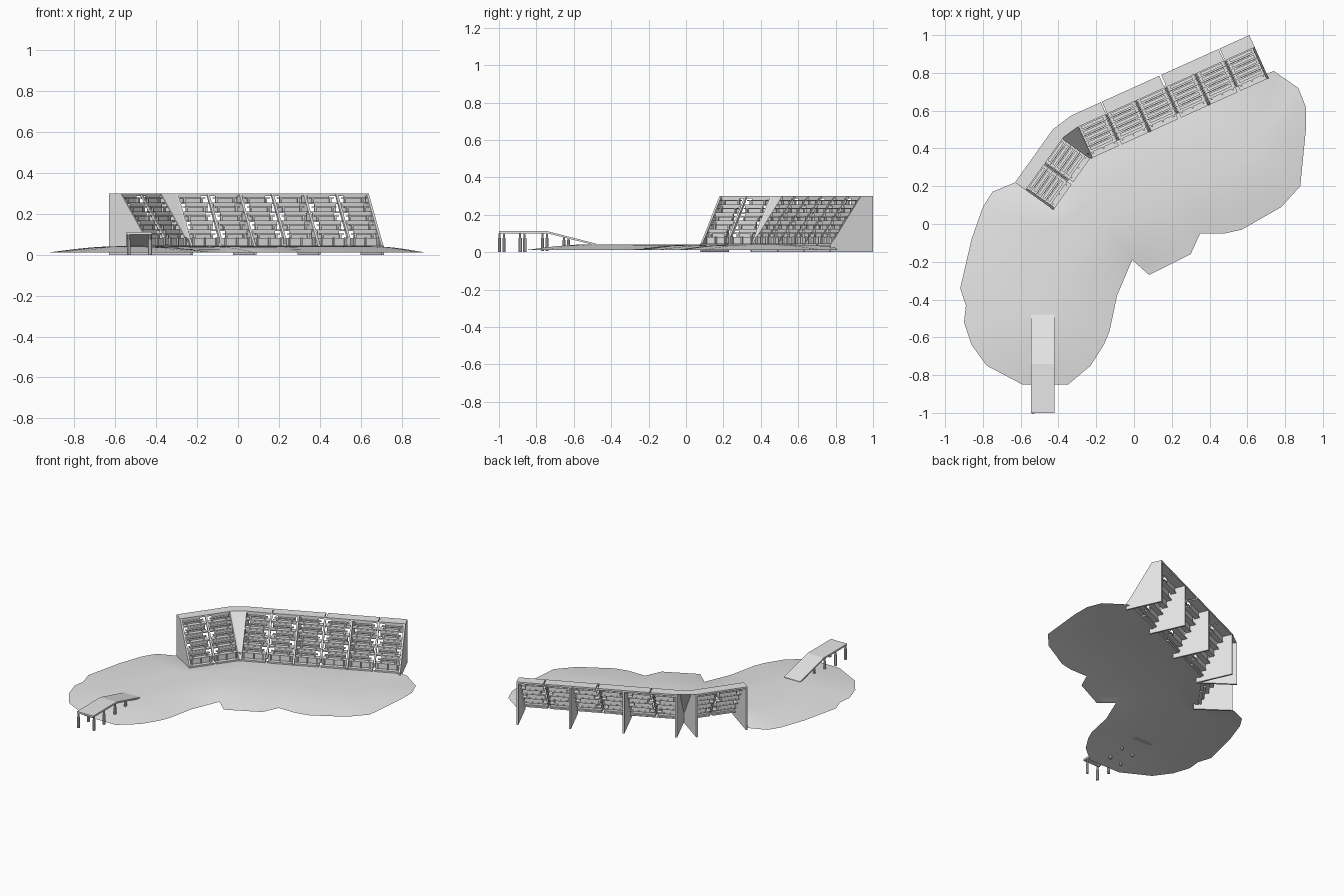
import bpy, bmesh, math
from mathutils import Matrix, Vector

cube = bpy.data.objects.get("Cube")
if cube:
    bpy.data.objects.remove(cube, do_unlink=True)

grey = bpy.data.materials.new("plain grey")
grey.use_nodes = True
grey.diffuse_color = (0.8, 0.8, 0.8, 1)
for node in grey.node_tree.nodes:
    if node.type == "BSDF_PRINCIPLED":
        node.inputs["Base Color"].default_value = (0.8, 0.8, 0.8, 1)


def finish(name, bm, smooth=False):
    mesh = bpy.data.meshes.new(name)
    bmesh.ops.recalc_face_normals(bm, faces=bm.faces)
    bm.to_mesh(mesh)
    bm.free()
    mesh.materials.append(grey)
    if smooth:
        mesh.shade_smooth()
    obj = bpy.data.objects.new(name, mesh)
    bpy.context.collection.objects.link(obj)
    return obj


def box(bm, xs, ys, zs, frame=Matrix()):
    size = [b - a for a, b in (xs, ys, zs)]
    mid = [(a + b) / 2 for a, b in (xs, ys, zs)]
    bmesh.ops.create_cube(bm, size=1, matrix=frame @ Matrix.Translation(mid) @ Matrix.Diagonal((*size, 1)))


def plate(bm, profile, x, thick, frame):
    """Extrude a (depth, height) outline along the stand."""
    ends = [[bm.verts.new(frame @ Vector((px, -d, z))) for d, z in profile]
            for px in (x - thick / 2, x + thick / 2)]
    bm.faces.new(ends[0])
    bm.faces.new(reversed(ends[1]))
    for i in range(len(profile)):
        j = (i + 1) % len(profile)
        bm.faces.new((ends[0][i], ends[1][i], ends[1][j], ends[0][j]))


# Ground: a shallow smooth dome lofted from its outline towards a central spine
shore = [(0.74, 0.81), (0.87, 0.72), (0.91, 0.62), (0.91, 0.5), (0.88, 0.2), (0.78, 0.09),
         (0.57, -0.03), (0.48, -0.05), (0.35, -0.05), (0.3, -0.16), (0.08, -0.27), (-0.01, -0.19),
         (-0.09, -0.38), (-0.13, -0.57), (-0.16, -0.64), (-0.23, -0.75), (-0.35, -0.85),
         (-0.59, -0.85), (-0.78, -0.75), (-0.86, -0.64), (-0.9, -0.52), (-0.89, -0.43),
         (-0.92, -0.34), (-0.86, -0.08), (-0.8, 0.09), (-0.75, 0.17), (-0.63, 0.22)]
stand_side = [(-0.45, 0.1), (-0.35, 0.23), (-0.25, 0.38), (0.05, 0.52), (0.38, 0.66), (0.69, 0.79)]
spine = [Vector(p) for p in ((-0.52, -0.45), (-0.42, -0.05), (-0.05, 0.2), (0.6, 0.4))]


def nearest_on_spine(p):
    found = []
    for a, b in zip(spine, spine[1:]):
        t = (p - a).dot(b - a) / (b - a).length_squared
        found.append(a.lerp(b, min(1, max(0, t))))
    return min(found, key=lambda q: (q - p).length)


bm = bmesh.new()
rings = []
for t in (0, 0.12, 0.3, 0.5, 0.7, 0.85):
    ring = []
    for k, p in enumerate(shore + stand_side):
        p = Vector(p)
        edge = 0.012 if k < len(shore) else 0.03
        q = p.lerp(nearest_on_spine(p), t)
        z = edge + (0.042 - edge) * math.sin(t / 0.85 * math.pi / 2)
        ring.append(bm.verts.new((q.x, q.y, z)))
    rings.append(ring)
count = len(rings[0])
for a, b in zip(rings, rings[1:]):
    for i in range(count):
        j = (i + 1) % count
        bm.faces.new((a[i], a[j], b[j], b[i]))
bmesh.ops.triangulate(bm, faces=[bm.faces.new(rings[-1])])
ground = finish("ground", bm, True)
if sum(f.normal.z for f in ground.data.polygons) < 0:
    ground.data.flip_normals()

# Stands: straight runs of half bays, walls at every second one
HALF = 0.1725
ROWS = 5
WALL = [(0, 0), (0, 0.3), (0.07, 0.3), (0.22, 0.08), (0.25, 0.04), (0.25, 0)]
BEAM = [(0.06, 0.3), (0.072, 0.3), (0.222, 0.08), (0.222, 0.05)]


def frame_at(x, y, degrees):
    return Matrix.Translation((x, y, 0)) @ Matrix.Rotation(math.radians(degrees), 4, "Z")


def build_stand(name, frame, halves):
    walls, steps, benches, deck = (bmesh.new() for _ in range(4))
    length = halves * HALF
    for h in range(halves + 1):
        x = min(max(h * HALF, 0.006), length - 0.006)
        plate(walls, BEAM if h % 2 else WALL, x, 0.012, frame)
        if h % 2 == 0:
            box(deck, (max(0, x - HALF + 0.006), min(length, x + HALF - 0.006)),
                (-0.07, 0), (0.288, 0.3), frame)
    for h in range(halves):
        x0, x1 = h * HALF + 0.008, (h + 1) * HALF - 0.008
        # front walkway, kick board and short posts
        box(steps, (x0, x1), (-0.25, -0.2), (0.035, 0.045), frame)
        box(steps, (x0, x1), (-0.222, -0.214), (0.045, 0.082), frame)
        for f in (0.1, 0.5, 0.9):
            px = x0 + f * (x1 - x0)
            box(steps, (px - 0.004, px + 0.004), (-0.232, -0.222), (0.045, 0.085), frame)
        for r in range(ROWS):
            d, z = 0.218 - 0.03 * r, 0.08 + 0.044 * r
            shift = 0.012 if (r + h) % 2 else -0.012
            box(steps, (x0, x1), (-d, 0.036 - d), (z - 0.008, z), frame)
            box(steps, (x0 + 0.02 + shift, x1 - 0.02 + shift), (0.028 - d, 0.034 - d), (z, z + 0.036), frame)
            # bench on two feet
            box(benches, (x0 + 0.014, x1 - 0.014), (0.008 - d, 0.024 - d), (z + 0.018, z + 0.024), frame)
            for f in (0.2, 0.8):
                px = x0 + f * (x1 - x0)
                box(benches, (px - 0.005, px + 0.005), (0.012 - d, 0.02 - d), (z, z + 0.018), frame)
    for part, mesh in (("walls", walls), ("steps", steps), ("benches", benches), ("top_deck", deck)):
        finish(name + "_" + part, mesh)


short_frame = frame_at(-0.63, 0.22, 54.5)
long_frame = frame_at(-0.333, 0.574, 24.3)
build_stand("short_stand", short_frame, 2)
build_stand("long_stand", long_frame, 6)

# Corner panel joining the two stands
bm = bmesh.new()
pairs = [[bm.verts.new(f @ Vector((x, -d, z))) for f, x in ((short_frame, 2 * HALF), (long_frame, 0))]
         for d, z in WALL[1:5]]
for (a, b), (c, e) in zip(pairs, pairs[1:]):
    bm.faces.new((a, b, e, c))
panel = finish("corner_panel", bm)
if sum(f.normal.z for f in panel.data.polygons) < 0:
    panel.data.flip_normals()

# Ramp: level deck that slopes down to the ground
bm = bmesh.new()
ramp_frame = Matrix.Translation((-0.4825, 0, 0))
plate(bm, [(1, 0.1), (1, 0.112), (0.74, 0.112), (0.48, 0.045), (0.48, 0.035), (0.74, 0.1)],
      0, 0.125, ramp_frame)
finish("ramp_deck", bm)

# Ramp posts: slim pins set in thicker piles
bm = bmesh.new()
for y, foot, top in ((-0.985, 0, 0.1), (-0.875, 0, 0.1), (-0.755, 0.005, 0.1), (-0.64, 0.02, 0.08)):
    for side in (-1, 1):
        x, yy = -0.4825 + side * 0.052, y + side * 0.012
        for radius, z0, z1 in ((0.009, foot, foot + (top - foot) * 0.75), (0.006, foot, top)):
            bmesh.ops.create_cone(bm, cap_ends=True, segments=8, radius1=radius, radius2=radius,
                                  depth=z1 - z0, matrix=Matrix.Translation((x, yy, (z0 + z1) / 2)))
finish("ramp_posts", bm)
